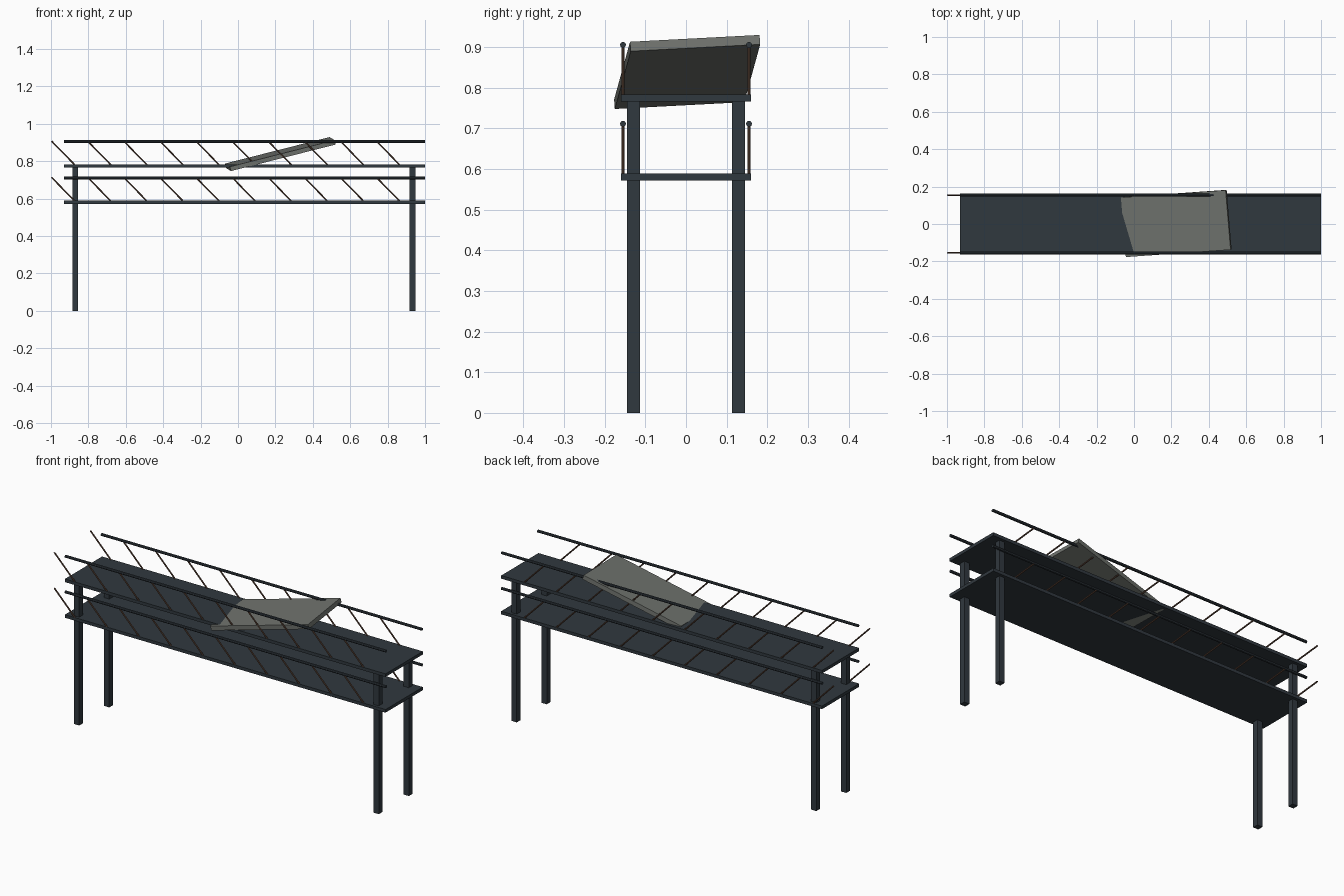
import bpy
from math import radians
from mathutils import Vector, Euler

cube = bpy.data.objects.get("Cube")
if cube:
    bpy.data.objects.remove(cube, do_unlink=True)


def material(name, color):
    mat = bpy.data.materials.new(name)
    mat.use_nodes = True
    mat.diffuse_color = (*color, 1)
    mat.node_tree.nodes["Principled BSDF"].inputs["Base Color"].default_value = (*color, 1)
    return mat


slate = material("slate", (0.030, 0.040, 0.049))
rust = material("rusty brown", (0.12, 0.065, 0.042))
concrete = material("grey concrete", (0.16, 0.17, 0.155))


def finish(name, mat):
    obj = bpy.context.object
    obj.name = name
    obj.data.materials.append(mat)
    return obj


def box(name, mat, center, size, rotation=(0, 0, 0)):
    bpy.ops.mesh.primitive_cube_add(size=1, location=center, rotation=rotation)
    bpy.context.object.scale = size
    return finish(name, mat)


def rod(name, mat, start, end, radius):
    start, end = Vector(start), Vector(end)
    axis = end - start
    bpy.ops.mesh.primitive_cylinder_add(
        vertices=8, radius=radius, depth=axis.length, location=(start + end) / 2,
        rotation=axis.to_track_quat('Z', 'Y').to_euler())
    return finish(name, mat)


LEFT, RIGHT = -0.93, 1.0
MID, LENGTH = (LEFT + RIGHT) / 2, RIGHT - LEFT
SIDES = (("front", -1), ("back", 1))

# Two decks, each with a railing and slanted struts on both sides
for level, top in (("lower", 0.589), ("upper", 0.783)):
    box(level + "_deck", slate, (MID, 0, top - 0.0085), (LENGTH, 0.32, 0.017))
    for side, s in SIDES:
        y = s * 0.155
        rail_z = top + 0.122
        rod(f"{level}_{side}_rail", slate, (LEFT, y, rail_z), (RIGHT, y, rail_z), 0.0075)
        for i in range(10):
            x = -0.997 + i * LENGTH / 10
            rod(f"{level}_{side}_strut_{i + 1}", rust,
                (x, y, rail_z + 0.003), (x + 0.126, y, top - 0.004), 0.004)

# Four square legs reaching the upper deck
for end, x in (("right", -0.87), ("left", 0.933)):
    for side, s in SIDES:
        box(f"{side}_{end}_leg", slate, (x, s * 0.129, 0.385), (0.031, 0.031, 0.77))

# Tilted slab lying on the upper deck
tilt = Euler((radians(3.1), radians(-14.2), radians(4)))
thickness = 0.024
top_center = Vector((0.223, 0.002, 0.85))
center = top_center - tilt.to_matrix() @ Vector((0, 0, thickness / 2))
box("tilted_slab", concrete, center, (0.579, 0.32, thickness), tilt)
